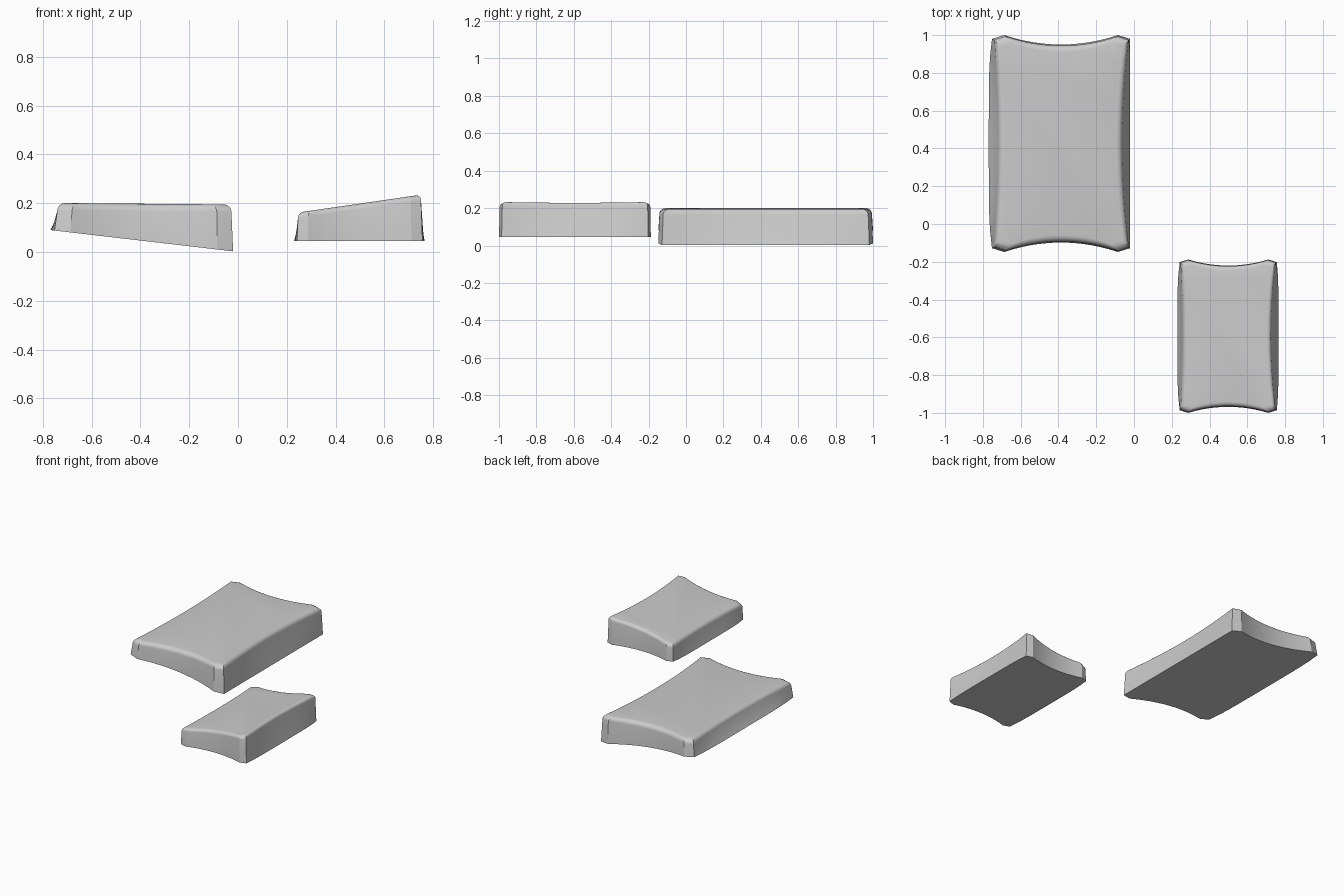
import bpy, bmesh, math

if "Cube" in bpy.data.objects:
    bpy.data.objects.remove(bpy.data.objects["Cube"])

N = 12  # segments along each curved side


def outline(x0, x1, y0, y1, left, right, dip, cx, cy):
    """Four-sided loop with clipped corners; left/right/dip are (amount, power) bows inward."""
    def side(a, b, bow):
        pts = []
        for i in range(N + 1):
            t = 2 * i / N - 1
            pts.append((a + (b - a) * i / N, bow[0] * (1 - abs(t) ** bow[1])))
        return pts
    loop = [(s, y0 + d) for s, d in side(x0 + cx, x1 - cx, dip)]
    loop += [(x1 - d, s) for s, d in side(y0 + cy, y1 - cy, right)]
    loop += [(s, y1 - d) for s, d in side(x1 - cx, x0 + cx, dip)]
    loop += [(x0 + d, s) for s, d in side(y1 - cy, y0 + cy, left)]
    return loop


def plane(xa, za, xb, zb):
    return lambda x: za + (zb - za) * (x - xa) / (xb - xa)


def pad(name, base, rim, base_z, top_z, rx, ry, rz):
    bm = bmesh.new()
    rings = [[(x, y, base_z(x)) for x, y in outline(**base)]]
    # rounded upper edge
    for k in range(6):
        a = k / 5 * math.pi / 2
        ix, iy = rx * (1 - math.cos(a)), ry * (1 - math.cos(a))
        o = dict(rim)
        o.update(x0=rim["x0"] + ix, x1=rim["x1"] - ix,
                 y0=rim["y0"] + iy, y1=rim["y1"] - iy)
        drop = rz * (1 - math.sin(a))
        rings.append([(x, y, top_z(x) - drop) for x, y in outline(**o)])
    vs = [[bm.verts.new(p) for p in r] for r in rings]
    n = len(vs[0])
    for lo, hi in zip(vs, vs[1:]):
        for i in range(n):
            j = (i + 1) % n
            bm.faces.new((lo[i], lo[j], hi[j], hi[i]))
    bm.faces.new(vs[0][::-1])
    bm.faces.new(vs[-1])
    bmesh.ops.recalc_face_normals(bm, faces=bm.faces)
    me = bpy.data.meshes.new(name)
    bm.to_mesh(me)
    bm.free()
    ob = bpy.data.objects.new(name, me)
    bpy.context.collection.objects.link(ob)
    bpy.ops.object.select_all(action='DESELECT')
    ob.select_set(True)
    bpy.context.view_layer.objects.active = ob
    bpy.ops.object.shade_smooth_by_angle(angle=math.radians(25))
    return ob


# large pad with sloping underside
pad("large_pad",
    dict(x0=-0.752, x1=-0.02, y0=-0.148, y1=1.0, left=(-0.017, 5), right=(0.0, 2),
         dip=(0.05, 2), cx=0.065, cy=0.02),
    dict(x0=-0.74, x1=-0.027, y0=-0.142, y1=0.994, left=(0.02, 2), right=(0.035, 2),
         dip=(0.05, 2), cx=0.06, cy=0.02),
    plane(-0.768, 0.09, -0.02, 0.003), plane(-0.73, 0.201, -0.04, 0.195),
    0.032, 0.035, 0.03)

# small pad with sloping top
pad("small_pad",
    dict(x0=0.242, x1=0.756, y0=-1.0, y1=-0.188, left=(-0.012, 5), right=(-0.009, 5),
         dip=(0.032, 2), cx=0.045, cy=0.014),
    dict(x0=0.246, x1=0.75, y0=-0.996, y1=-0.191, left=(0.012, 2), right=(0.025, 2),
         dip=(0.032, 2), cx=0.042, cy=0.014),
    lambda x: 0.046, plane(0.26, 0.164, 0.73, 0.232),
    0.022, 0.025, 0.022)
